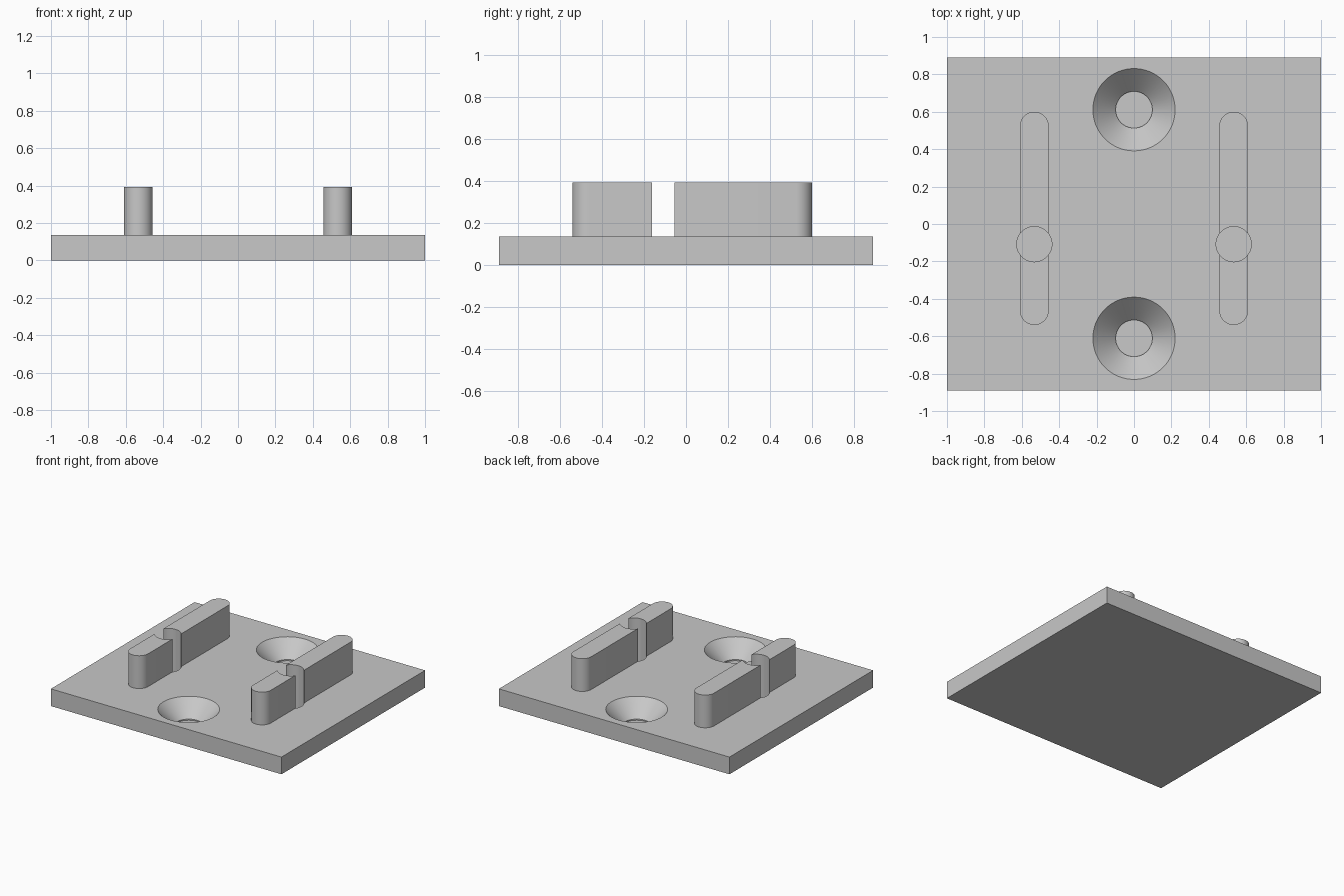
import bpy, bmesh
from math import sin, cos, pi, radians

if "Cube" in bpy.data.objects:
    bpy.data.objects.remove(bpy.data.objects["Cube"], do_unlink=True)

HALF_X, HALF_Y = 1.0, 0.89
PLATE_TOP, RAIL_TOP = 0.135, 0.392
FLOOR = 0.004                       # thin skin that closes the holes
RAIL_X, RAIL_R = 0.533, 0.077
RAIL_FRONT, RAIL_BACK = -0.54, 0.60
NOTCH_Y, NOTCH_R = -0.108, 0.094
SCREW_Y, SCREW_R, SINK_R = 0.611, 0.098, 0.22
SEGS = 64

grey = bpy.data.materials.new("plain grey")
grey.use_nodes = True
colour = (0.58, 0.58, 0.58, 1)
grey.diffuse_color = colour
grey.node_tree.nodes["Principled BSDF"].inputs["Base Color"].default_value = colour


def make_object(name, bm):
    bmesh.ops.recalc_face_normals(bm, faces=bm.faces)
    mesh = bpy.data.meshes.new(name)
    bm.to_mesh(mesh)
    bm.free()
    mesh.materials.append(grey)
    obj = bpy.data.objects.new(name, mesh)
    bpy.context.collection.objects.link(obj)
    return obj


def prism(name, outline, low, high):
    """Extrude a flat outline upwards."""
    bm = bmesh.new()
    face = bm.faces.new([bm.verts.new((x, y, low)) for x, y in outline])
    top = bmesh.ops.extrude_face_region(bm, geom=[face])["geom"]
    verts = [v for v in top if isinstance(v, bmesh.types.BMVert)]
    bmesh.ops.translate(bm, verts=verts, vec=(0, 0, high - low))
    return make_object(name, bm)


def turned(name, profile, x, y):
    """Stack circles of (radius, height) into a closed round solid."""
    bm = bmesh.new()
    rings = [[bm.verts.new((x + r * cos(2 * pi * i / SEGS), y + r * sin(2 * pi * i / SEGS), z))
              for i in range(SEGS)] for r, z in profile]
    for a, b in zip(rings, rings[1:]):
        for i in range(SEGS):
            j = (i + 1) % SEGS
            bm.faces.new((a[i], a[j], b[j], b[i]))
    bm.faces.new(rings[0])
    bm.faces.new(rings[-1])
    obj = make_object(name, bm)
    obj.hide_render = True
    return obj


def cut(obj, cutter):
    bpy.context.view_layer.objects.active = obj
    mod = obj.modifiers.new("cut", "BOOLEAN")
    mod.operation, mod.solver, mod.object = "DIFFERENCE", "EXACT", cutter
    bpy.ops.object.modifier_apply(modifier=mod.name)


def arc(x, y, r, start):
    steps = SEGS // 2
    return [(x + r * cos(start + pi * i / steps), y + r * sin(start + pi * i / steps))
            for i in range(steps + 1)]


# Base plate
plate = prism("base_plate", [(-HALF_X, -HALF_Y), (HALF_X, -HALF_Y),
                             (HALF_X, HALF_Y), (-HALF_X, HALF_Y)], 0, PLATE_TOP)
parts, cutters = [plate], []

# Countersunk screw holes
cone_low = PLATE_TOP - (SINK_R - SCREW_R)
for side, name in ((-1, "front"), (1, "back")):
    hole = turned(name + "_screw_cutter",
                  [(SCREW_R, FLOOR), (SCREW_R, cone_low), (SINK_R, PLATE_TOP), (SINK_R, RAIL_TOP)],
                  0, side * SCREW_Y)
    cut(plate, hole)
    cutters.append(hole)

# Round-ended rails, each split by a round hole that runs into the plate
for side, name in ((-1, "right"), (1, "left")):
    x = side * RAIL_X
    outline = (arc(x, RAIL_BACK - RAIL_R, RAIL_R, 0)
               + arc(x, RAIL_FRONT + RAIL_R, RAIL_R, pi))
    rail = prism(name + "_rail", outline, PLATE_TOP, RAIL_TOP)
    hole = turned(name + "_notch_cutter", [(NOTCH_R, FLOOR), (NOTCH_R, RAIL_TOP + 0.1)], x, NOTCH_Y)
    cut(rail, hole)
    cut(plate, hole)
    parts.append(rail)
    cutters.append(hole)

for cutter in cutters:
    bpy.data.objects.remove(cutter, do_unlink=True)

# Smooth the round walls, keep the edges sharp
bpy.ops.object.select_all(action="DESELECT")
for part in parts:
    part.select_set(True)
bpy.context.view_layer.objects.active = plate
bpy.ops.object.shade_smooth_by_angle(angle=radians(30))
